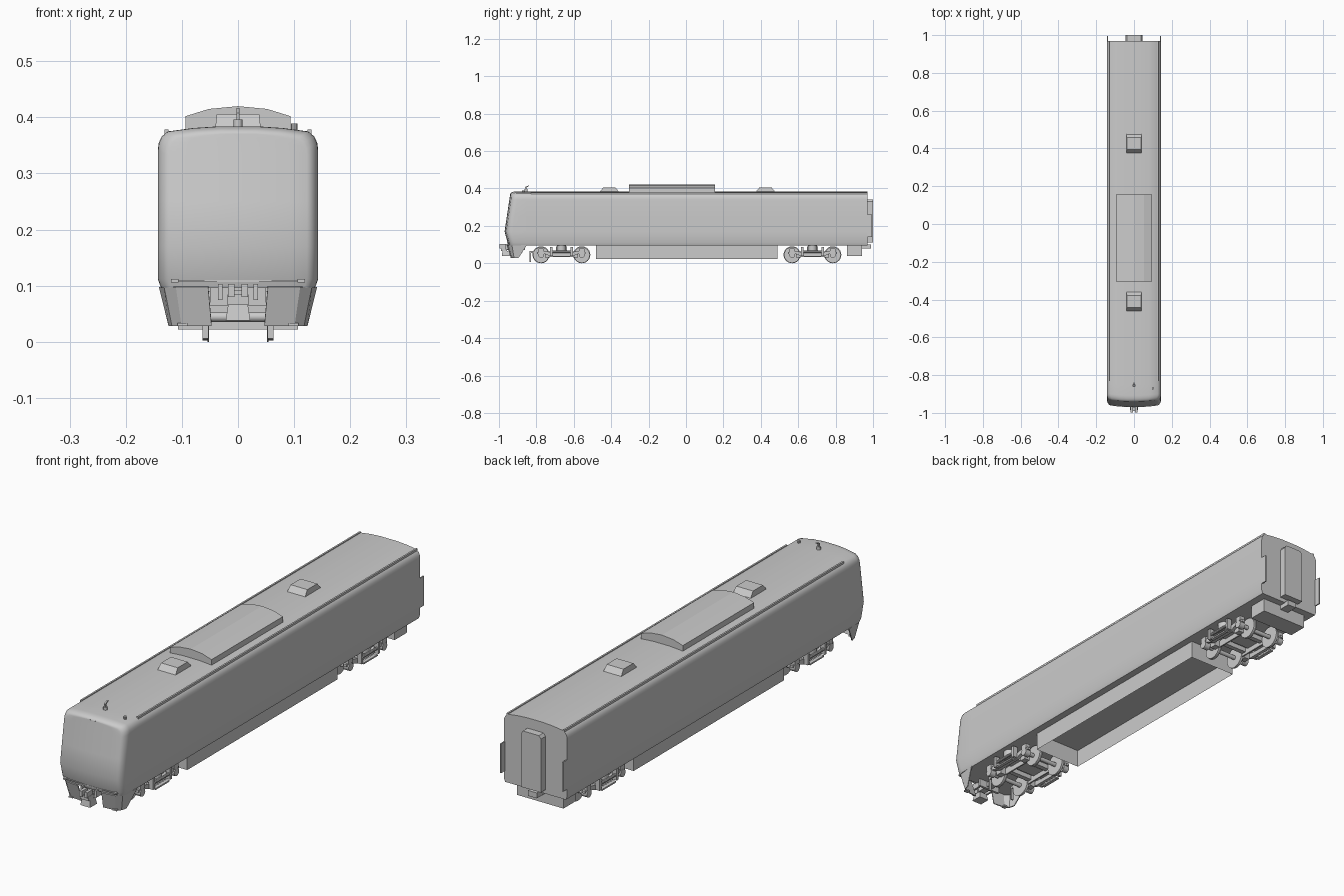
import bpy, bmesh, math
from mathutils import Matrix

if "Cube" in bpy.data.objects:
    bpy.data.objects.remove(bpy.data.objects["Cube"])


def finish(name, bm, smooth=False):
    bmesh.ops.remove_doubles(bm, verts=bm.verts, dist=1e-5)
    bmesh.ops.recalc_face_normals(bm, faces=bm.faces)
    me = bpy.data.meshes.new(name)
    bm.to_mesh(me)
    bm.free()
    ob = bpy.data.objects.new(name, me)
    bpy.context.collection.objects.link(ob)
    if smooth:
        bpy.ops.object.select_all(action='DESELECT')
        ob.select_set(True)
        bpy.context.view_layer.objects.active = ob
        bpy.ops.object.shade_smooth_by_angle(angle=math.radians(35))
    return ob


def box(name, x, y, z, top=(1, 1)):
    """Box from (min, max) ranges; top scales the upper face."""
    bm = bmesh.new()
    cx, cy = sum(x) / 2, sum(y) / 2
    bmesh.ops.create_cube(bm, size=1)
    for v in bm.verts:
        up = v.co.z > 0
        sx, sy = top if up else (1, 1)
        v.co = (cx + v.co.x * (x[1] - x[0]) * sx,
                cy + v.co.y * (y[1] - y[0]) * sy, z[1] if up else z[0])
    return finish(name, bm)


def cyl(name, c, r, depth, axis='X', n=24, r2=None):
    bm = bmesh.new()
    bmesh.ops.create_cone(bm, cap_ends=True, segments=n, radius1=r,
                          radius2=r if r2 is None else r2, depth=depth)
    rot = {'X': Matrix.Rotation(math.pi / 2, 4, 'Y'),
           'Y': Matrix.Rotation(math.pi / 2, 4, 'X'), 'Z': Matrix()}[axis]
    bm.transform(Matrix.Translation(c) @ rot)
    return finish(name, bm, True)


def prism(name, pts, lo, hi, axis):
    """Extrude a closed 2D profile: (x,z) along Y or (y,z) along X."""
    bm = bmesh.new()
    at = (lambda p, t: (p[0], t, p[1])) if axis == 'Y' else (lambda p, t: (t, p[0], p[1]))
    a, b = ([bm.verts.new(at(p, t)) for p in pts] for t in (lo, hi))
    bm.faces.new(a)
    bm.faces.new(b)
    for i in range(len(pts)):
        j = (i + 1) % len(pts)
        bm.faces.new((a[i], a[j], b[j], b[i]))
    return finish(name, bm)


def span(s, a, b):
    return tuple(sorted((s * a, s * b)))


# Body shell: half section lofted to a slanted, rounded nose
half = [(.137, .096), (.143, .112), (.143, .17), (.143, .25), (.143, .34), (.1415, .354),
        (.136, .366), (.125, .375), (.08, .381), (.035, .384)]
section = half + [(-x, z) for x, z in reversed(half)]
n = len(half)


def nose(x, z):
    y = -.95 - .02 * (z - .096) / .074 if z < .17 else -.97 + .03 * (z - .17) / .2
    return y + .012 * (x / .143) ** 2


bm = bmesh.new()
rings = [[bm.verts.new((x, .97, z)) for x, z in section],
         [bm.verts.new((x, -.85, z)) for x, z in section]]
for k in range(6):
    a = k / 5 * math.pi / 2
    inset, back = .02 * (1 - math.cos(a)), .03 * (1 - math.sin(a))
    ring = []
    for x, z in section:
        sx = x * (1 - inset / .143)
        sz = z - inset * .6 * max(0, (z - .25) / .13)
        ring.append(bm.verts.new((sx, nose(sx, sz) + back, sz)))
    rings.append(ring)
for r, q in zip(rings, rings[1:]):
    for i in range(2 * n):
        j = (i + 1) % (2 * n)
        bm.faces.new((r[i], r[j], q[j], q[i]))
bm.faces.new(rings[0])
rows = []
for i in range(n):
    a, z = rings[-1][i].co.x, rings[-1][i].co.z
    rows.append([bm.verts.new((a * (1 - c / 4), nose(a * (1 - c / 4), z), z)) for c in range(9)])
for r, q in zip(rows, rows[1:]):
    for c in range(8):
        bm.faces.new((r[c], r[c + 1], q[c + 1], q[c]))
bmesh.ops.remove_doubles(bm, verts=bm.verts, dist=1e-5)
finish("body_shell", bm, True)

# Roof equipment
prism("air_conditioner", [(-.094, .375), (.094, .375), (.094, .402), (.052, .415), (0, .42),
                          (-.052, .415), (-.094, .402)], -.305, .155, 'Y')
for y in (-.41, .425):
    box("roof_vent", (-.041, .041), (y - .055, y + .055), (.378, .406), (.92, .58))
cyl("antenna_base", (0, -.855, .389), .008, .014, 'Z', 12)
prism("antenna_blade", [(-.858, .39), (-.848, .39), (-.852, .405), (-.838, .414), (-.84, .417),
                        (-.86, .408)], -.003, .003, 'X')
cyl("roof_whistle", (.1, -.87, .382), .006, .014, 'Z', 10)
for s in (-1, 1):
    box("rain_gutter", span(s, .124, .131), (-.83, .97), (.37, .3785))

# Front skirt, one wrapped panel per side
top = [(.053, -.955), (.11, -.948), (.13, -.93), (.139, -.85)]
low = [(.047, -.935), (.1, -.93), (.116, -.918), (.122, -.895)]
for s in (-1, 1):
    bm = bmesh.new()
    a = [bm.verts.new((s * x, y, .098)) for x, y in top]
    b = [bm.verts.new((s * x, y, .029)) for x, y in low]
    for i in range(3):
        bm.faces.new((a[i], a[i + 1], b[i + 1], b[i]))
    mod = finish("front_skirt", bm).modifiers.new("thickness", 'SOLIDIFY')
    mod.thickness, mod.offset = .004, 0
    box("skirt_foot", span(s, .09, .108), (-.937, -.92), (.028, .034))
    box("front_lamp", span(s, .106, .119), (-.958, -.935), (.106, .112))
box("nose_trim", (-.106, .106), (-.9545, -.93), (.107, .11))
box("coupler_recess", (-.05, .05), (-.915, -.905), (.065, .1))

# Front coupler
box("coupler_shank", (-.014, .014), (-.975, -.86), (.072, .092))
for s in (-1, 1):
    box("coupler_jaw", span(s, .006, .018), (-.998, -.962), (.08, .103))
    box("coupler_bracket", span(s, .028, .036), (-.965, -.91), (.075, .103))
box("coupler_head", (-.019, .019), (-.99, -.958), (.066, .084))
box("coupler_plug_box", (-.022, .022), (-.985, -.94), (.038, .066), (.8, .8))

# Underfloor skirting, open below
bm = bmesh.new()
corners = [(-.107, -.48), (.107, -.48), (.107, .49), (-.107, .49)]
a, b = ([bm.verts.new((x, y, z)) for x, y in corners] for z in (.022, .098))
for i in range(4):
    j = (i + 1) % 4
    bm.faces.new((a[i], a[j], b[j], b[i]))
finish("underfloor_skirting", bm)

# Rear end: gangway, corner fairings, underfloor box and coupler
prism("gangway", [(-.045, .112), (.045, .112), (.045, .33), (.036, .342), (-.036, .342),
                  (-.045, .33)], .965, 1.0, 'Y')
for s in (-1, 1):
    box("corner_fairing", span(s, .138, .143), (.965, .995), (.14, .26))
box("rear_equipment_box", (-.105, .105), (.86, .94), (.04, .098))
box("rear_coupler", (-.02, .02), (.93, .99), (.078, .1))

# Bogies
for yc in (-.666, .676):
    box("bogie_bolster", (-.1, .1), (yc - .03, yc + .03), (.055, .09))
    for d in (-.109, .109):
        y = yc + d
        cyl("axle", (0, y, .0445), .009, .2, 'X', 12)
        box("bogie_crossbeam", (-.06, .06), (yc + d * .5 - .01, yc + d * .5 + .01), (.045, .065))
        for s in (-1, 1):
            cyl("wheel_tread", (s * .058, y, .0445), .0425, .01)
            cyl("wheel_flange", (s * .053, y, .0455), .0455, .003)
            cyl("axle_box", (s * .1, y, .0445), .016, .026, 'X', 12)
            box("axle_spring_cap", span(s, .09, .112), (y - .014, y + .014), (.058, .078))
    for s in (-1, 1):
        x = span(s, .056, .062)
        box("wheel_link", x, (yc - .08, yc + .08), (.034, .062))
        prism("side_frame", [(yc + u, z) for u, z in
              [(-.13, .05), (-.09, .05), (-.06, .038), (.06, .038), (.09, .05), (.13, .05),
               (.13, .06), (.09, .066), (.05, .058), (-.05, .058), (-.09, .066), (-.13, .06)]],
              s * .094, s * .108, 'X')
        cyl("air_spring", (s * .095, yc, .08), .024, .032, 'Z', 16)
        cyl("yaw_damper", (s * .119, yc, .062), .006, .11, 'Y', 10)
        for d in (-.055, .055):
            box("damper_bracket", span(s, .106, .126), (yc + d - .006, yc + d + .006), (.04, .088))
        box("bogie_step", span(s, .112, .126), (yc - .045, yc + .045), (.034, .04))
        for d in (-.075, .075):
            box("brake_unit", span(s, .066, .09), (yc + d - .014, yc + d + .014), (.03, .06))

# Rail guards ahead of the first wheels
for s in (-1, 1):
    box("rail_guard", span(s, .053, .063), (-.836, -.83), (.006, .062))
    box("rail_guard_arm", span(s, .053, .063), (-.836, -.77), (.056, .066))
